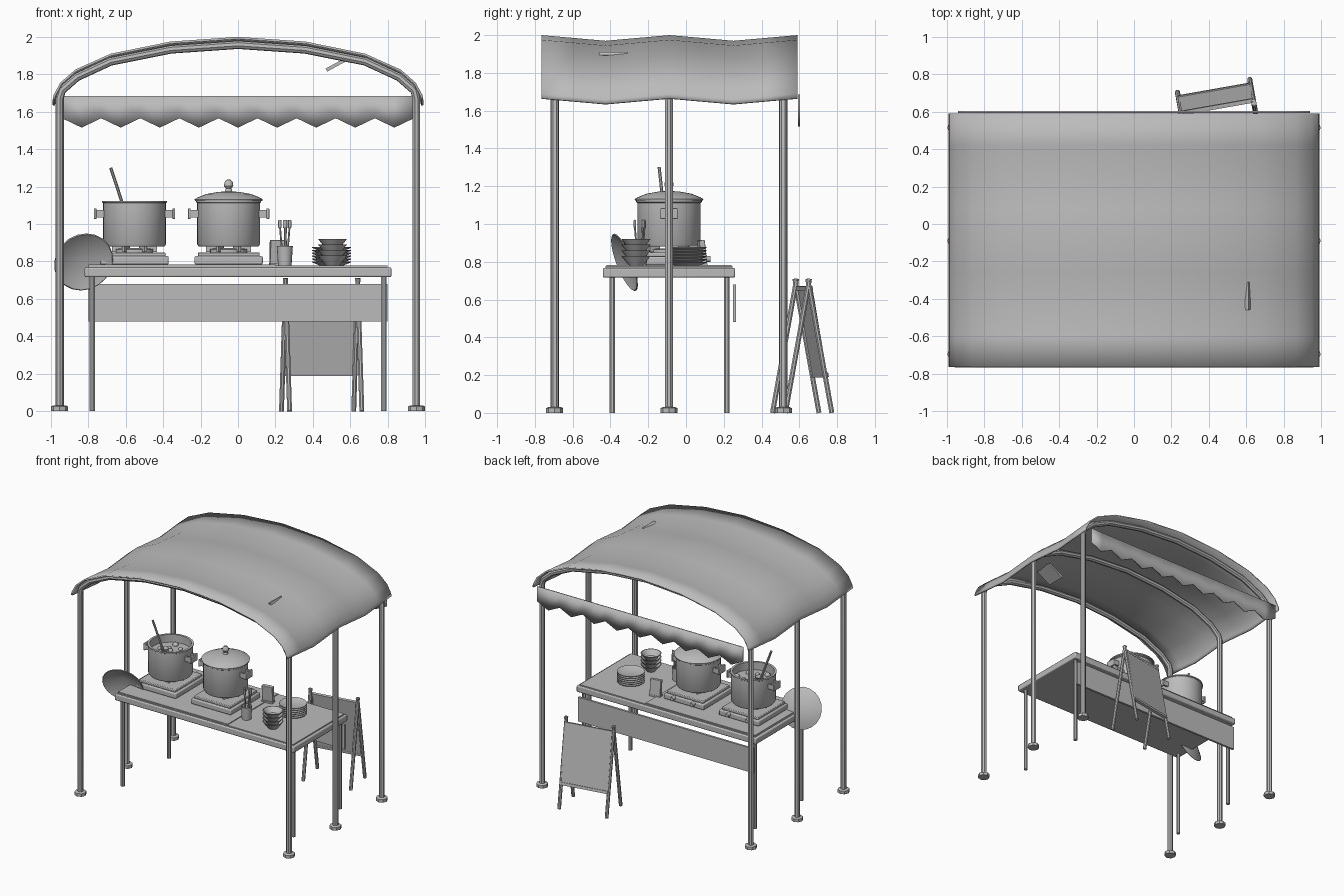
import bpy, bmesh, math, random
from mathutils import Vector, Matrix

cube = bpy.data.objects.get("Cube")
if cube:
    bpy.data.objects.remove(cube)
random.seed(4)

grey = bpy.data.materials.new("plain grey")
grey.use_nodes = True
COL = (0.5, 0.5, 0.5, 1)
grey.diffuse_color = COL
grey.node_tree.nodes["Principled BSDF"].inputs["Base Color"].default_value = COL
made = []


def finish(name, bm, loc=(0, 0, 0), rot=None, bevel=0, thick=0):
    bmesh.ops.recalc_face_normals(bm, faces=bm.faces)
    me = bpy.data.meshes.new(name)
    bm.to_mesh(me)
    bm.free()
    me.materials.append(grey)
    ob = bpy.data.objects.new(name, me)
    bpy.context.scene.collection.objects.link(ob)
    ob.location = loc
    if rot:
        ob.rotation_euler = rot
    if thick:
        mod = ob.modifiers.new("thickness", 'SOLIDIFY')
        mod.thickness = thick
        mod.offset = -1
    if bevel:
        mod = ob.modifiers.new("bevel", 'BEVEL')
        mod.width = bevel
        mod.segments = 2
    made.append(ob)
    return ob


def box(name, loc, size, rot=None, bevel=0):
    bm = bmesh.new()
    bmesh.ops.create_cube(bm, size=1)
    bmesh.ops.scale(bm, vec=size, verts=bm.verts)
    return finish(name, bm, loc, rot, bevel)


def lathe(name, profile, loc, n=32, rot=None):
    """Spin (radius, height) points around z."""
    bm = bmesh.new()
    vs = [bm.verts.new((r, 0, z)) for r, z in profile]
    es = [bm.edges.new(p) for p in zip(vs, vs[1:])]
    bmesh.ops.spin(bm, geom=vs + es, axis=(0, 0, 1), cent=(0, 0, 0),
                   steps=n, angle=math.tau)
    bmesh.ops.remove_doubles(bm, verts=bm.verts, dist=0.0001)
    return finish(name, bm, loc, rot)


def tube(name, points, radius, n=8):
    """Sweep a round section along a path, mitred at each bend."""
    pts = [Vector(p) for p in points]
    bm = bmesh.new()
    rings = []
    side = None
    for i, p in enumerate(pts):
        t = (pts[min(i + 1, len(pts) - 1)] - pts[max(i - 1, 0)]).normalized()
        if side is None:
            side = t.orthogonal().normalized()
        side = (side - t * side.dot(t)).normalized()
        up = t.cross(side)
        rings.append([bm.verts.new(p + radius * (side * math.cos(a) + up * math.sin(a)))
                      for a in (math.tau * (k + 0.5) / n for k in range(n))])
    for a, b in zip(rings, rings[1:]):
        for k in range(n):
            bm.faces.new((a[k], a[(k + 1) % n], b[(k + 1) % n], b[k]))
    bm.faces.new(rings[0])
    bm.faces.new(rings[-1])
    return finish(name, bm)


def mirrored(half):
    """Mirror a half arch that ends on x = 0."""
    return half + [(-x, z) for x, z in half[-2::-1]]


# Arched canopy sheet with two shallow sags along its depth
arch = mirrored([(0.99, 1.665), (0.985, 1.69), (0.95, 1.755), (0.87, 1.825), (0.68, 1.91),
                 (0.36, 1.975), (0, 2.0)])
bm = bmesh.new()
rows = []
for i in range(9):
    y = -0.765 + 1.355 * i / 8
    sag = 0.03 * (1 - abs((i % 4) - 2) / 2) if i % 4 else 0
    rows.append([bm.verts.new((x, y, z - sag)) for x, z in arch])
for a, b in zip(rows, rows[1:]):
    for k in range(len(arch) - 1):
        bm.faces.new((a[k], a[k + 1], b[k + 1], b[k]))
finish("canopy_sheet", bm, thick=0.012)

# Three bent frame hoops with feet
hoop = mirrored([(0.953, 0.01), (0.953, 1.67), (0.94, 1.715), (0.86, 1.785), (0.68, 1.868),
                 (0.36, 1.932), (0, 1.957)])
for label, y in (("front", -0.695), ("middle", -0.09), ("rear", 0.515)):
    tube(label + "_hoop", [(x, y, z) for x, z in hoop], 0.022)
    for s in (-1, 1):
        lathe(label + "_foot", [(0, 0), (0.045, 0), (0.045, 0.025), (0.035, 0.03), (0, 0.03)],
              (s * 0.953, y, 0), 8)

# Rear valance with a zigzag hem
bm = bmesh.new()
TEETH = 9
cols = []
for i in range(2 * TEETH + 1):
    x = -0.94 + 1.88 * i / (2 * TEETH)
    cols.append([bm.verts.new((x, 0.604, z)) for z in (1.685, 1.515 if i % 2 else 1.565)])
for a, b in zip(cols, cols[1:]):
    bm.faces.new((a[0], b[0], b[1], a[1]))
finish("rear_valance", bm, thick=0.01)

# Small square plate slanting through the canopy
box("canopy_plate", (0.545, -0.385, 1.862), (0.165, 0.15, 0.018), (0, -0.5, 0))

# Table
box("table_slab", (0, -0.09, 0.742), (1.64, 0.70, 0.052), bevel=0.008)
box("table_top", (0, -0.09, 0.771), (1.60, 0.67, 0.012))
box("stove_mat", (-0.3, -0.09, 0.779), (1.0, 0.66, 0.009))
for x in (-0.78, 0.78):
    for y in (-0.39, 0.215):
        tube("table_leg", [(x, y, 0), (x, y, 0.72)], 0.016)
box("rear_panel", (0, 0.257, 0.58), (1.60, 0.018, 0.20))

# Stoves and pots
POT_Y = -0.09
pot_wall = [(0, 0), (0.16, 0), (0.168, 0.012), (0.168, 0.232), (0.174, 0.236), (0.174, 0.244),
            (0.156, 0.244), (0.156, 0.18), (0, 0.18)]
for label, x in (("open", -0.553), ("lidded", -0.05)):
    box(label + "_stove_base", (x, POT_Y, 0.806), (0.365, 0.385, 0.045), bevel=0.008)
    box(label + "_stove_deck", (x, POT_Y, 0.838), (0.33, 0.35, 0.022), bevel=0.005)
    lathe(label + "_burner", [(0, 0), (0.10, 0), (0.10, 0.016), (0.07, 0.022), (0, 0.022)],
          (x, POT_Y, 0.849), 24)
    for k in range(6):
        a = math.tau * k / 6
        box(label + "_pot_rest", (x + 0.09 * math.cos(a), POT_Y + 0.09 * math.sin(a), 0.866),
            (0.06, 0.014, 0.03), (0, 0, a))
    for dx in (-0.09, 0.09):
        lathe(label + "_stove_knob", [(0, 0), (0.018, 0), (0.015, 0.03), (0, 0.03)],
              (x + dx, POT_Y + 0.19, 0.815), 12, (-math.pi / 2, 0, 0))
    lathe(label + "_pot", pot_wall, (x, POT_Y, 0.88), 40)
    for s in (-1, 1):
        box(label + "_pot_grip", (x + s * 0.21, POT_Y, 1.055), (0.015, 0.09, 0.058), bevel=0.004)
        for dy in (-0.036, 0.036):
            box(label + "_pot_bracket", (x + s * 0.185, POT_Y + dy, 1.055), (0.05, 0.014, 0.04))
lathe("pot_lid", [(0, 0), (0.18, 0), (0.182, 0.008), (0.165, 0.018), (0.12, 0.036), (0.06, 0.047),
                  (0.02, 0.05), (0.015, 0.065), (0.025, 0.08), (0.022, 0.1), (0.012, 0.112),
                  (0, 0.114)], (-0.05, POT_Y, 1.124), 40)

# Food pieces and ladle in the open pot
for k in range(9):
    a, r = k * 2.4, 0.045 * math.sqrt(k)
    bm = bmesh.new()
    bmesh.ops.create_icosphere(bm, subdivisions=2, radius=random.uniform(0.016, 0.024))
    finish("food_piece", bm, (-0.553 + r * math.cos(a), POT_Y + r * math.sin(a), 1.063))
tube("ladle_handle", [(-0.598, -0.115, 1.05), (-0.68, -0.142, 1.3)], 0.009)
lathe("ladle_cup", [(0, 0), (0.02, 0.005), (0.032, 0.025), (0.028, 0.025), (0, 0.008)],
      (-0.595, -0.11, 1.055), 16)

# Utensil cup
CX, CY = 0.25, -0.245
lathe("utensil_cup", [(0, 0), (0.036, 0), (0.043, 0.105), (0.037, 0.105), (0.032, 0.01), (0, 0.01)],
      (CX, CY, 0.777), 16)
for dx, dy in ((-0.02, 0.01), (0.0, -0.02), (0.02, 0.015), (0.005, 0.02)):
    tip = (CX + dx * 1.3, CY + dy * 1.3, 0.99)
    tube("utensil_stem", [(CX + dx * 0.5, CY + dy * 0.5, 0.79), tip], 0.005, 6)
    box("utensil_head", (tip[0], tip[1], 1.0), (0.018, 0.012, 0.045), bevel=0.004)

# Bowl and plate stacks
for k in range(4):
    lathe("bowl", [(0, 0), (0.035, 0), (0.045, 0.012), (0.078, 0.054), (0.072, 0.054),
                   (0.038, 0.016), (0, 0.012)], (0.505, -0.265, 0.777 + k * 0.03), 24)
for k in range(6):
    lathe("plate", [(0, 0), (0.06, 0), (0.104, 0.018), (0.104, 0.023), (0.06, 0.007), (0, 0.007)],
          (0.5, 0.005, 0.777 + k * 0.0155), 28)

# Small counter card holder
box("card_holder", (0.215, 0.085, 0.85), (0.09, 0.03, 0.13), (0.1, 0, 0.15), bevel=0.004)
box("card_holder_foot", (0.215, 0.085, 0.785), (0.095, 0.045, 0.012), (0, 0, 0.15))

# Wide conical hat hung on the table corner
aim = Vector((-0.25, 0.9, 0.35)).to_track_quat('Z', 'Y').to_euler()
lathe("conical_hat", [(0, 0.07), (0.163, 0), (0.158, -0.004), (0, 0.062)],
      (-0.825, -0.325, 0.797), 20, aim)

# Folding board behind the stall
turn = Matrix.Translation((0.447, 0.615, 0)) @ Matrix.Rotation(math.radians(10), 4, 'Z')
lean = math.atan2(0.12, 0.70)
for s in (-1, 1):
    for x in (-0.196, 0.196):
        tube("sign_leg", [turn @ Vector((x, s * 0.125, 0)), turn @ Vector((x, -s * 0.005, 0.71))],
             0.014)
for name, s, z, size in (("sign_panel", 1, 0.43, (0.385, 0.014, 0.48)),
                         ("sign_top_rail", 1, 0.66, (0.39, 0.022, 0.022)),
                         ("sign_bottom_rail", 1, 0.2, (0.39, 0.022, 0.022))):
    ob = box(name, (0, 0, 0), size)
    y = 0.125 - 0.13 * z / 0.71 + 0.008
    ob.matrix_world = turn @ Matrix.Translation((0, y, z)) @ Matrix.Rotation(lean, 4, 'X')

# Smooth shading with sharp edges kept
for ob in bpy.context.selected_objects:
    ob.select_set(False)
for ob in made:
    ob.select_set(True)
bpy.context.view_layer.objects.active = made[0]
bpy.ops.object.shade_smooth_by_angle(angle=math.radians(35))
